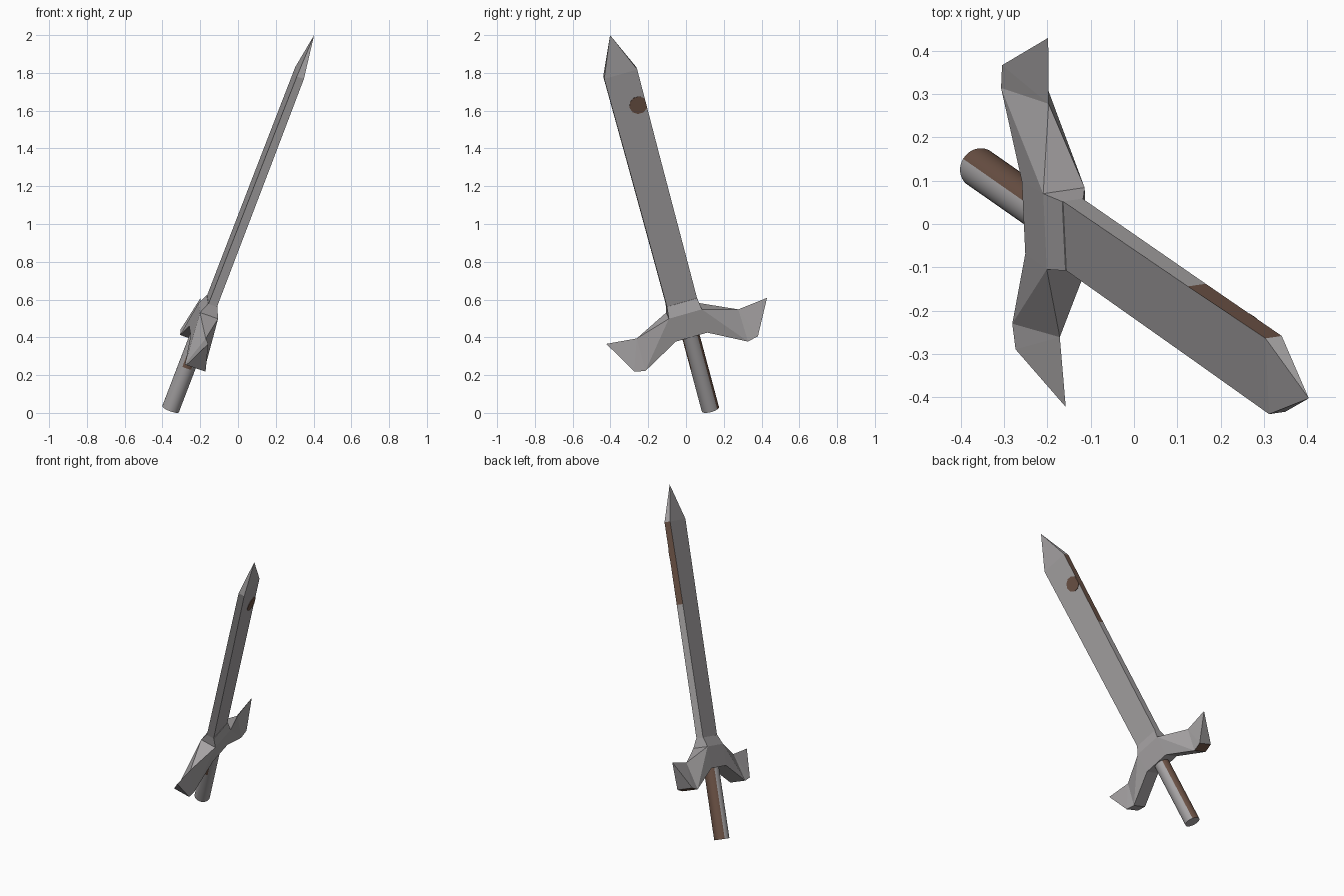
import bpy, bmesh, math
from mathutils import Vector

if "Cube" in bpy.data.objects:
    bpy.data.objects.remove(bpy.data.objects["Cube"])

# Tilted sword frame: a = across the guard, b = thickness, h = along the blade
O = Vector((-0.357, 0.129, 0.02))
D = (Vector((0.403, -0.402, 2.0)) - O)
LEN = D.length
D.normalize()
W = Vector((-0.045, 0.96, 0.277))
W = (W - D * W.dot(D)).normalized()
T = W.cross(D)


def P(a, b, h):
    return O + W * a + T * b + D * h


def material(name, col):
    m = bpy.data.materials.new(name)
    m.diffuse_color = (*col, 1)
    m.use_nodes = True
    m.node_tree.nodes["Principled BSDF"].inputs["Base Color"].default_value = m.diffuse_color
    return m


STEEL = material("steel_grey", (0.38, 0.365, 0.37))
BROWN = material("rust_brown", (0.15, 0.085, 0.06))


def finish(name, bm):
    bmesh.ops.recalc_face_normals(bm, faces=bm.faces)
    me = bpy.data.meshes.new(name)
    bm.to_mesh(me)
    bm.free()
    me.materials.append(STEEL)
    me.materials.append(BROWN)
    ob = bpy.data.objects.new(name, me)
    bpy.context.collection.objects.link(ob)
    return ob


def loft(bm, rings):
    """Side quads between rings; returns them as (segment, side, face)."""
    out = []
    for s, (r, q) in enumerate(zip(rings, rings[1:])):
        n = len(r)
        for i in range(n):
            j = (i + 1) % n
            out.append((s, i, bm.faces.new((r[i], r[j], q[j], q[i]))))
    return out


def rect(bm, ha, hb, h):
    return [bm.verts.new(P(x * ha, y * hb, h))
            for x, y in ((-1, -1), (1, -1), (1, 1), (-1, 1))]


# Blade: tapering bar with a pointed tip, upper part of one edge rusty
BASE, RUST, SHOULDER = 0.62, 1.455, 1.965
bm = bmesh.new()
rings = [rect(bm, 0.083, 0.024, BASE), rect(bm, 0.087, 0.022, RUST),
         rect(bm, 0.091, 0.02, SHOULDER)]
for s, i, f in loft(bm, rings):
    if s == 1 and i == 1:
        f.material_index = 1
tip = bm.verts.new(P(0, 0, LEN))
for i in range(4):
    bm.faces.new((rings[-1][i], rings[-1][(i + 1) % 4], tip))
bm.faces.new(rings[0])
finish("blade", bm)

# Rust spot: thin plate on one blade face, clipped at the edge
bm = bmesh.new()
spot = []
for b in (0.018, 0.0235):
    spot.append([bm.verts.new(P(min(0.048 + 0.049 * math.cos(k * math.tau / 10), 0.0885), b,
                                1.77 + 0.049 * math.sin(k * math.tau / 10))) for k in range(10)])
loft(bm, spot)
for r in spot:
    bm.faces.new(r)
for f in bm.faces:
    f.material_index = 1
finish("rust_spot", bm)

# Guard: central block with collar and two wedge-shaped wings
bm = bmesh.new()
low, top, neck = rect(bm, 0.087, 0.054, 0.44), rect(bm, 0.091, 0.051, 0.574), rect(bm, 0.083, 0.026, 0.632)
for s, i, f in loft(bm, [low, top, neck]):
    if s == 0 and i in (1, 3):
        bm.faces.remove(f)          # the wings join here
bm.faces.new(low)
bm.faces.new(neck)
for sgn, (n, p) in ((-1, (0, 3)), (1, (1, 2))):
    ridge = bm.verts.new(P(sgn * 0.28, 0, 0.498))
    point = bm.verts.new(P(sgn * 0.443, 0, 0.516))
    inn = [bm.verts.new(P(sgn * 0.283, b, 0.328)) for b in (-0.054, 0.054)]
    out = [bm.verts.new(P(sgn * 0.341, b, 0.342)) for b in (-0.054, 0.054)]
    bm.faces.new((top[n], top[p], ridge))
    bm.faces.new((low[n], low[p], inn[1], inn[0]))
    for k, c in enumerate((n, p)):
        bm.faces.new((top[c], ridge, inn[k]))
        bm.faces.new((top[c], inn[k], low[c]))
        bm.faces.new((ridge, point, out[k]))
        bm.faces.new((ridge, out[k], inn[k]))
    bm.faces.new((out[0], out[1], point))
    foot = bm.faces.new((inn[0], inn[1], out[1], out[0]))
    foot.material_index = 1 if sgn > 0 else 0
finish("guard", bm)

# Handle: round grip, brown along one quarter plus a patch under the guard
N, R = 40, 0.047
bm = bmesh.new()
rings = [[bm.verts.new(P(R * math.cos(k * math.tau / N), R * math.sin(k * math.tau / N), h))
          for k in range(N)] for h in (0, 0.25, 0.46)]
sides = loft(bm, rings)
bm.faces.new(rings[0])
bm.faces.new(rings[-1])
bm.normal_update()
up = (Vector((0, 0, 1)) - D * D.z).normalized()
side = Vector((-D.y, D.x, 0)).normalized()
if side.y < 0:
    side = -side
for s, i, f in sides:
    c = f.calc_center_median() - O
    ang = math.degrees(math.atan2(c.dot(side), c.dot(up))) % 360
    f.smooth = True
    if ang < 97 or (s == 1 and 207 < ang < 265):
        f.material_index = 1
handle = finish("handle", bm)
bpy.context.view_layer.objects.active = handle
handle.select_set(True)
bpy.ops.object.shade_smooth_by_angle()
